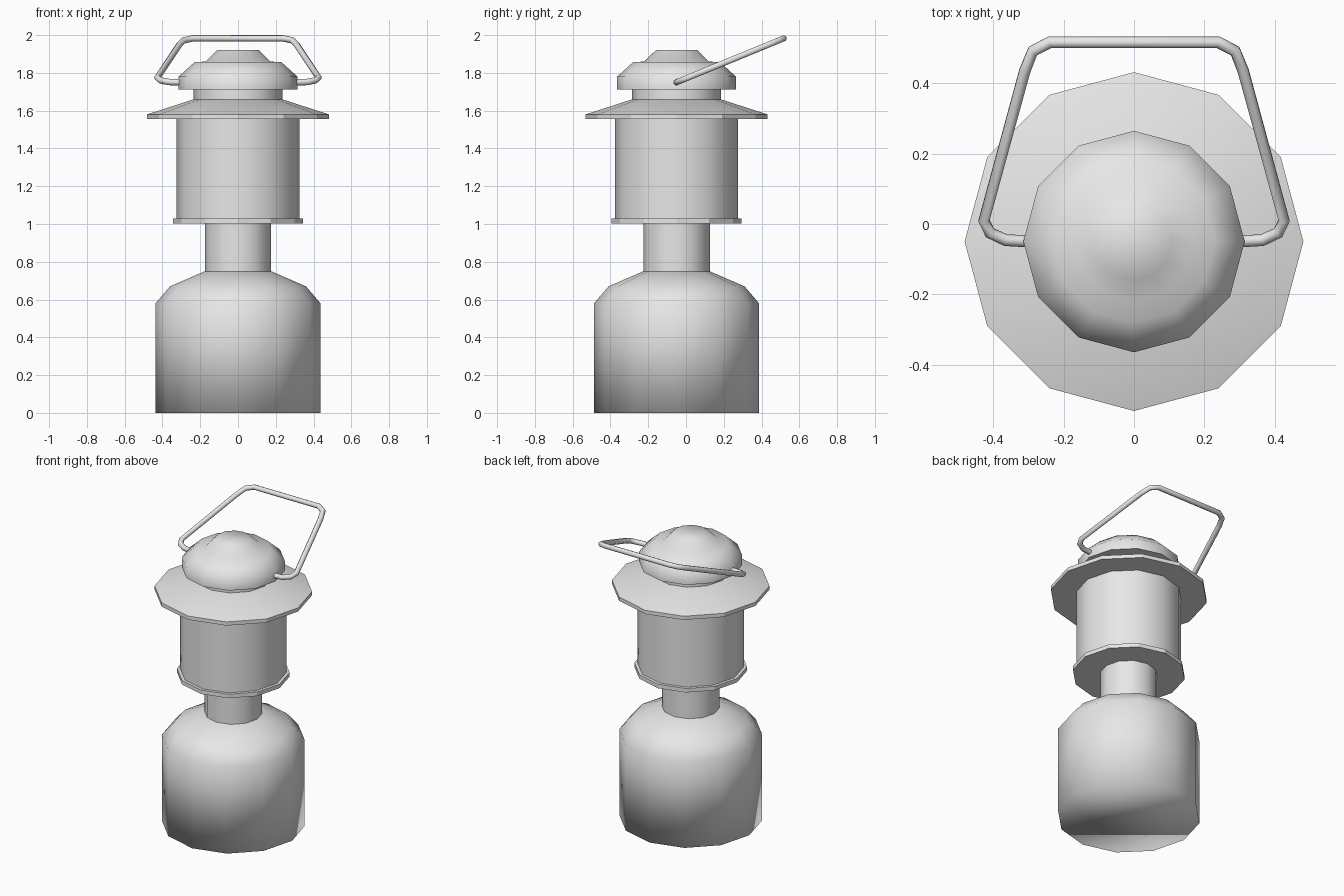
import bpy, bmesh, math

cube = bpy.data.objects.get("Cube")
if cube:
    bpy.data.objects.remove(cube)

SIDES = 12
AXIS_Y = -0.05

grey = bpy.data.materials.new("light_grey")
grey.use_nodes = True
grey.diffuse_color = (0.8, 0.8, 0.8, 1)
grey.node_tree.nodes["Principled BSDF"].inputs["Base Color"].default_value = (0.8, 0.8, 0.8, 1)


def lathe(name, profile, smooth_angle):
    """Revolve (radius, height) points into a closed twelve-sided part."""
    bm = bmesh.new()
    rings = []
    for radius, z in profile:
        angles = [math.tau * i / SIDES for i in range(SIDES)]
        rings.append([bm.verts.new((radius * math.cos(a), radius * math.sin(a), z)) for a in angles])
    for low, high in zip(rings, rings[1:]):
        for i in range(SIDES):
            j = (i + 1) % SIDES
            bm.faces.new((low[i], low[j], high[j], high[i]))
    bm.faces.new(rings[0][::-1])
    bm.faces.new(rings[-1])
    bmesh.ops.recalc_face_normals(bm, faces=bm.faces)
    mesh = bpy.data.meshes.new(name)
    bm.to_mesh(mesh)
    bm.free()
    mesh.materials.append(grey)
    obj = bpy.data.objects.new(name, mesh)
    obj.location.y = AXIS_Y
    bpy.context.collection.objects.link(obj)
    smooth(obj, smooth_angle)


def smooth(obj, degrees):
    bpy.ops.object.select_all(action='DESELECT')
    obj.select_set(True)
    bpy.context.view_layer.objects.active = obj
    bpy.ops.object.shade_smooth_by_angle(angle=math.radians(degrees))


# Fuel tank with rounded shoulders, and the burner neck
lathe("fuel_tank", [(0.437, 0), (0.437, 0.58), (0.36, 0.67), (0.18, 0.748)], 100)
lathe("burner_neck", [(0.176, 0.74), (0.176, 1.01)], 40)

# Globe standing on a thin flange
lathe("globe_flange", [(0.345, 1.003), (0.345, 1.03)], 25)
lathe("globe", [(0.325, 1.02), (0.325, 1.56)], 40)

# Wide conical shade and the collar above it
lathe("shade", [(0.482, 1.555), (0.482, 1.58), (0.235, 1.66)], 25)
lathe("vent_collar", [(0.235, 1.65), (0.235, 1.72)], 40)

# Stepped vent cap
lathe("vent_cap", [(0.315, 1.713), (0.315, 1.78), (0.23, 1.857),
                   (0.17, 1.86), (0.11, 1.92)], 60)

# Carrying handle: one tube in a plane leaning back from the cap
half = [(0.29, -0.05), (0.365, -0.046), (0.41, -0.025), (0.427, 0.01),
        (0.311, 0.435), (0.288, 0.492), (0.24, 0.517)]
path = half + [(-x, y) for x, y in reversed(half)]
curve = bpy.data.curves.new("handle", 'CURVE')
curve.dimensions = '3D'
curve.bevel_depth = 0.017
curve.bevel_resolution = 2
curve.use_fill_caps = True
spline = curve.splines.new('POLY')
spline.points.add(len(path) - 1)
for point, (x, y) in zip(spline.points, path):
    point.co = (x, y, 1.75 + (y - AXIS_Y) * 0.41, 1)
curve.materials.append(grey)
handle = bpy.data.objects.new("handle", curve)
bpy.context.collection.objects.link(handle)
bpy.ops.object.select_all(action='DESELECT')
handle.select_set(True)
bpy.context.view_layer.objects.active = handle
bpy.ops.object.convert(target='MESH')
smooth(bpy.context.object, 50)
